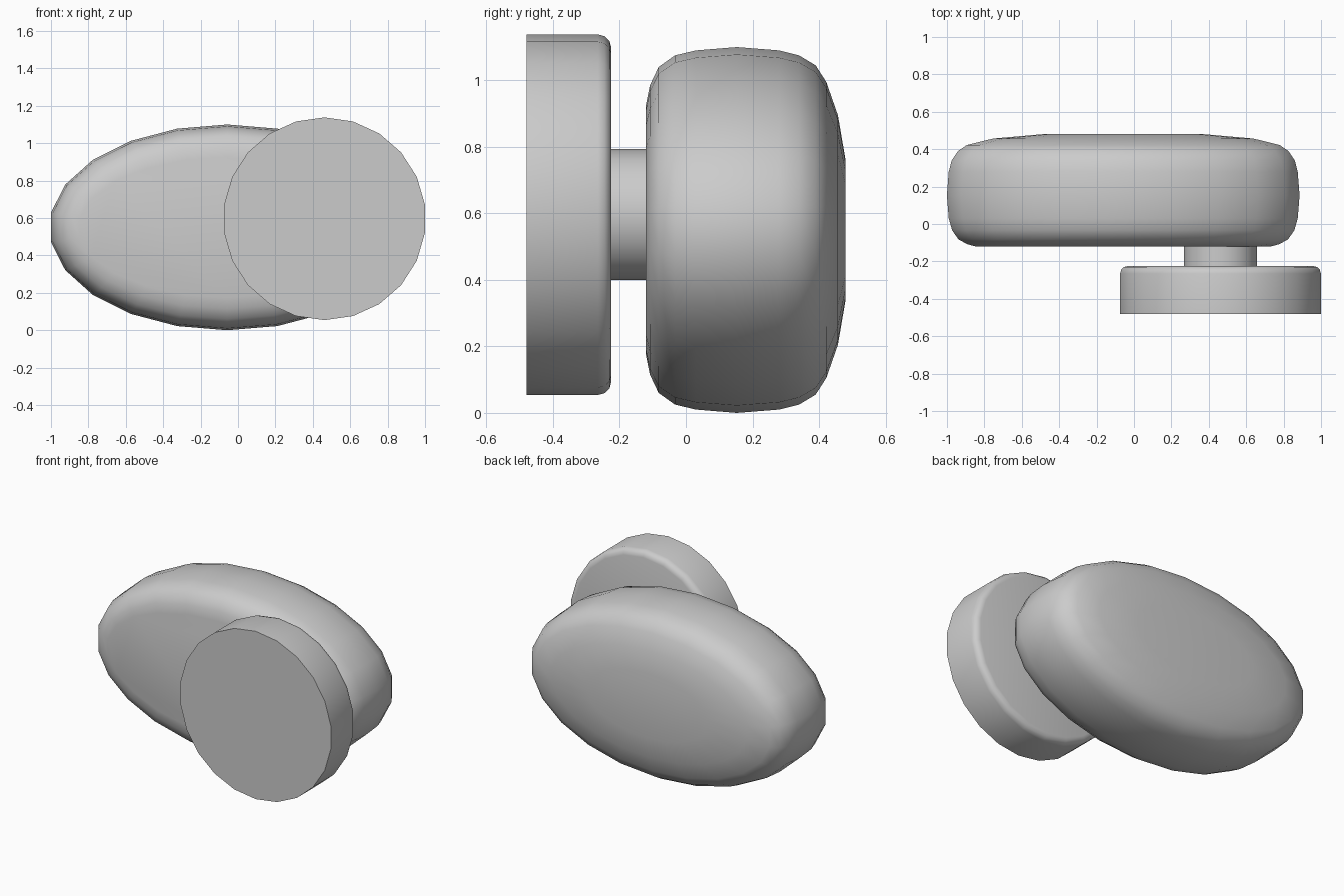
import bpy, bmesh, math

if "Cube" in bpy.data.objects:
    bpy.data.objects.remove(bpy.data.objects["Cube"])

SIDES = 22
grey = bpy.data.materials.new("plain_grey")
grey.diffuse_color = (0.6, 0.6, 0.6, 1)
grey.use_nodes = True
grey.node_tree.nodes["Principled BSDF"].inputs["Base Color"].default_value = grey.diffuse_color


def lofted(name, cx, cz, rings, angle=40):
    """Stack of elliptical rings (y, x radius, z radius) along y, capped at both ends."""
    bm = bmesh.new()
    loops = []
    for y, rx, rz in rings:
        loops.append([bm.verts.new((cx + rx * math.sin(2 * math.pi * i / SIDES), y,
                                    cz + rz * math.cos(2 * math.pi * i / SIDES)))
                      for i in range(SIDES)])
    for a, b in zip(loops, loops[1:]):
        for i in range(SIDES):
            j = (i + 1) % SIDES
            bm.faces.new((a[i], a[j], b[j], b[i]))
    bm.faces.new(loops[0])
    bm.faces.new(loops[-1])
    bmesh.ops.recalc_face_normals(bm, faces=bm.faces)
    mesh = bpy.data.meshes.new(name)
    bm.to_mesh(mesh)
    bm.free()
    mesh.materials.append(grey)
    ob = bpy.data.objects.new(name, mesh)
    bpy.context.collection.objects.link(ob)
    bpy.ops.object.select_all(action='DESELECT')
    ob.select_set(True)
    bpy.context.view_layer.objects.active = ob
    bpy.ops.object.shade_smooth_by_angle(angle=math.radians(angle))
    return ob


# Oval knob: (y, x inset, z inset) from the widest outline
RX, RZ = 0.9525, 0.55
profile = [(-0.12, 0.155, 0.175), (-0.108, 0.11, 0.115), (-0.082, 0.062, 0.06),
           (-0.033, 0.028, 0.025), (0.03, 0.01, 0.01), (0.153, 0, 0),
           (0.28, 0.01, 0.01), (0.34, 0.026, 0.025), (0.39, 0.06, 0.055),
           (0.422, 0.107, 0.105), (0.457, 0.25, 0.205), (0.48, 0.515, 0.34)]
lofted("oval_knob", -0.0575, 0.55,
       [(y, RX - dx, RZ - dz) for y, dx, dz in profile])

# Stem between knob and base disc
lofted("stem", 0.4625, 0.596, [(-0.24, 0.197, 0.197), (-0.10, 0.197, 0.197)])

# Round base disc: sharp front edge, rounded back edge
R, B = 0.542, 0.04
disc = [(-0.48, R, R)]
for k in range(4):
    t = math.radians(30 * k)
    r = R - B * (1 - math.cos(t))
    disc.append((-0.225 - B * (1 - math.sin(t)), r, r))
lofted("base_disc", 0.4625, 0.596, disc)
